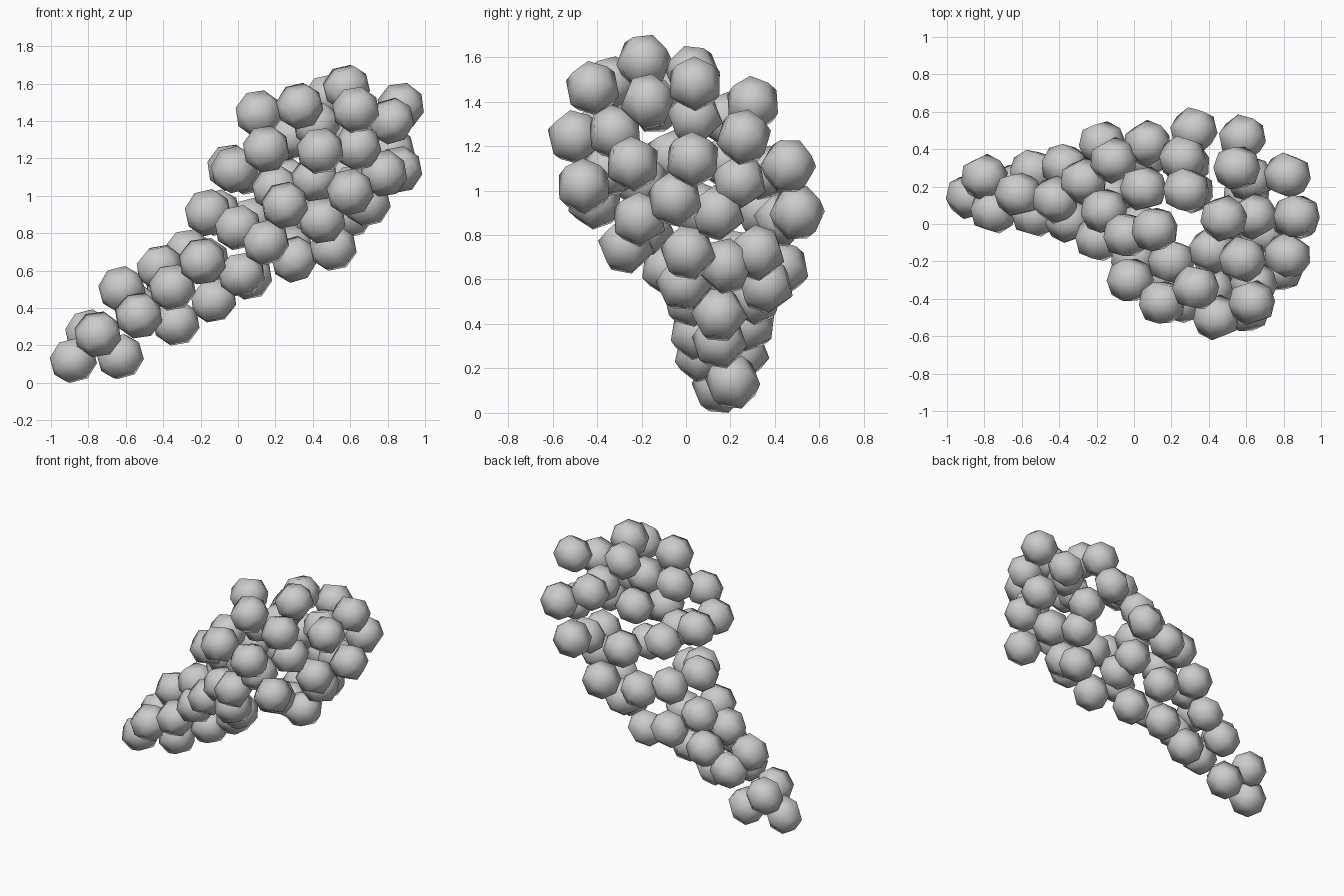
import bpy, bmesh, random
from mathutils import Vector, Matrix

random.seed(4)

# one six-sided, four-ring grape mesh, shared by all
mesh = bpy.data.meshes.new("grape")
bm = bmesh.new()
bmesh.ops.create_uvsphere(bm, u_segments=6, v_segments=4, radius=0.128)
for f in bm.faces:
    f.smooth = True
bm.to_mesh(mesh)
bm.free()


def grape(name, pos):
    ob = bpy.data.objects.new(name, mesh)
    bpy.context.collection.objects.link(ob)
    # poles lean along the bunch, each grape spun and wobbled a little
    axis = Vector((0.75 + random.uniform(-.12, .12), random.uniform(-.15, .15), 0.5))
    rot = axis.to_track_quat('Z', 'Y').to_matrix().to_4x4()
    spin = Matrix.Rotation(random.uniform(0, 1.05), 4, 'Z')
    ob.matrix_world = Matrix.Translation(pos) @ rot @ spin


# narrow hanging end
tip = [(-.88, .15, .12), (-.63, .21, .14), (-.75, .07, .26), (-.80, .25, .27),
       (-.62, .16, .50), (-.53, .05, .36), (-.33, .15, .32), (-.54, .28, .40)]

# middle of the bunch
middle = [(-.42, .13, .62), (-.35, .02, .51), (-.37, .31, .52), (-.27, .23, .70),
          (-.19, -.08, .65), (-.13, .15, .44), (-.17, .43, .65), (-.16, .07, .91),
          (-.11, .34, .91), (0, -.18, .83), (.02, -.01, .58), (.15, -.27, .75),
          (.07, .43, .87), (.06, .36, .57), (.30, .18, .66), (.51, .01, .72)]

# wide top of the bunch
top = [(-.02, -.30, 1.14), (.15, -.42, 1.25), (.11, -.03, 1.44), (.33, -.34, 1.48),
       (.58, -.19, 1.58), (.63, -.42, 1.46), (.48, .03, 1.53), (.87, .04, 1.48),
       (.82, -.17, 1.40), (.55, .30, 1.39), (.44, -.50, 1.24), (.64, -.32, 1.26),
       (.78, -.24, 1.12), (.86, .03, 1.14), (.82, .26, 1.24), (.58, .46, 1.11),
       (.60, -.46, 1.02), (.25, -.41, .95), (.45, -.21, .87), (.69, -.05, .96),
       (.60, .14, .90), (.32, .50, .90), (.28, .18, 1.32), (.26, .35, 1.08),
       (.05, .19, 1.13)]

# grapes mostly hidden inside
inner = [(-.04, -.06, 1.15), (.20, -.20, 1.04), (.42, -.14, 1.38), (.64, .04, 1.33),
         (.62, .24, 1.04), (.41, -.35, 1.09), (.28, .32, .72)]

for name, spots in (("tip_grape", tip), ("middle_grape", middle),
                    ("top_grape", top), ("inner_grape", inner)):
    for p in spots:
        grape(name, p)
